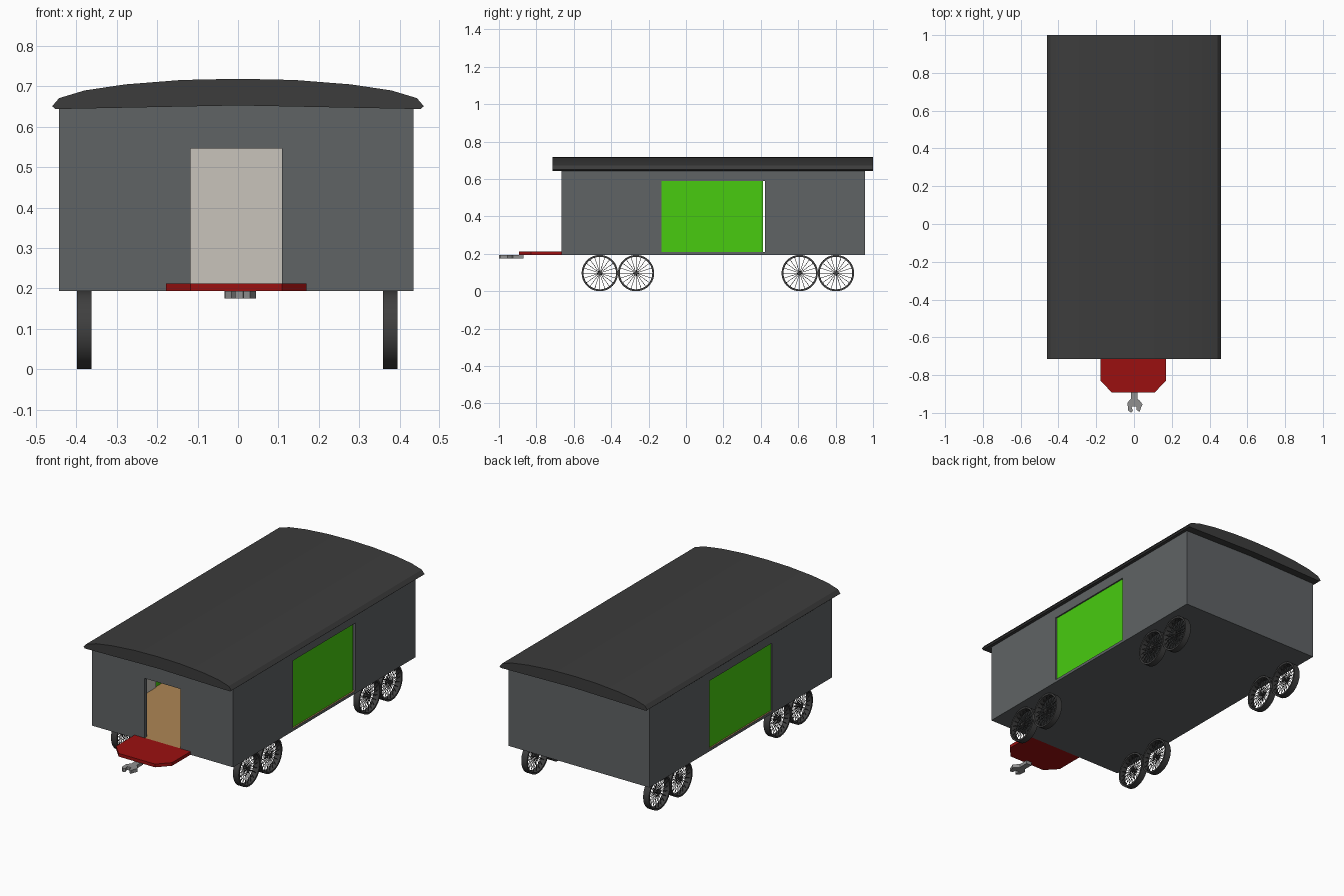
import bpy, bmesh, math
from mathutils import Vector, Matrix

if "Cube" in bpy.data.objects:
    bpy.data.objects.remove(bpy.data.objects["Cube"])

CX = -0.004  # centre line of body


def mat(name, r, g, b):
    m = bpy.data.materials.new(name)
    m.diffuse_color = (r, g, b, 1)
    m.use_nodes = True
    m.node_tree.nodes["Principled BSDF"].inputs["Base Color"].default_value = m.diffuse_color
    return m


GREY = mat("wall_grey", 0.115, 0.125, 0.13)
LINING = mat("lining_cream", 0.58, 0.55, 0.50)
WOOD = mat("floor_wood", 0.42, 0.24, 0.09)
ROOF = mat("roof_dark", 0.045, 0.045, 0.045)
GREEN = mat("door_green", 0.065, 0.6, 0.005)
RED = mat("platform_red", 0.33, 0.005, 0.005)
IRON = mat("wheel_dark", 0.05, 0.05, 0.05)
STEEL = mat("coupler_steel", 0.28, 0.28, 0.28)


def add(name, bm, *mats):
    bmesh.ops.recalc_face_normals(bm, faces=bm.faces)
    me = bpy.data.meshes.new(name)
    bm.to_mesh(me)
    bm.free()
    for m in mats:
        me.materials.append(m)
    ob = bpy.data.objects.new(name, me)
    bpy.context.collection.objects.link(ob)
    return ob


def box(name, lo, hi, *mats):
    lo, hi = Vector(lo), Vector(hi)
    bm = bmesh.new()
    bmesh.ops.create_cube(bm, size=1, matrix=Matrix.Translation((lo + hi) / 2)
                          @ Matrix.Diagonal((*(hi - lo), 1)))
    return add(name, bm, *mats)


def prism(name, pts, step, m):
    """Extrude a closed outline of 3D points along step."""
    bm = bmesh.new()
    f = bm.faces.new([bm.verts.new(p) for p in pts])
    r = bmesh.ops.extrude_face_region(bm, geom=[f], use_keep_orig=True)
    vs = [v for v in r["geom"] if isinstance(v, bmesh.types.BMVert)]
    bmesh.ops.translate(bm, vec=step, verts=vs)
    return add(name, bm, m)


def smooth(ob, deg=35):
    bpy.ops.object.select_all(action='DESELECT')
    ob.select_set(True)
    bpy.context.view_layer.objects.active = ob
    bpy.ops.object.shade_smooth_by_angle(angle=math.radians(deg))


# Hollow body with front doorway and side door openings
body = box("body", (CX - 0.439, -0.665, 0.194), (CX + 0.439, 0.957, 0.656), GREY, LINING, WOOD)
cutters = [
    box("room_cutter", (CX - 0.415, -0.64, 0.21), (CX + 0.415, 0.933, 0.8)),
    box("front_door_cutter", (CX - 0.113, -0.8, 0.21), (CX + 0.113, -0.6, 0.547)),
    box("side_door_cutter", (-0.6, -0.132, 0.21), (0.6, 0.422, 0.59)),
]
bpy.context.view_layer.objects.active = body
for c in cutters:
    mod = body.modifiers.new("cut", 'BOOLEAN')
    mod.operation, mod.solver, mod.object = 'DIFFERENCE', 'EXACT', c
    bpy.ops.object.modifier_apply(modifier=mod.name)
for c in cutters:
    bpy.data.objects.remove(c)
for p in body.data.polygons:
    c = p.center
    p.material_index = 0
    if p.normal.z > 0.9 and c.z < 0.22:
        p.material_index = 2
    elif ((abs(abs(c.x - CX) - 0.415) < 0.001 and abs(p.normal.x) > 0.9)
          or (min(abs(c.y + 0.64), abs(c.y - 0.933)) < 0.001 and abs(p.normal.y) > 0.9)):
        p.material_index = 1

# Sliding doors, one in each side wall
for side, s in (("left", -1), ("right", 1)):
    a, b = sorted((CX + s * 0.42, CX + s * 0.431))
    box(side + "_sliding_door", (a, -0.132, 0.21), (b, 0.413, 0.59), GREEN)

# Curved roof
half = [(0.46, 0.651), (0.443, 0.671), (0.38, 0.690), (0.28, 0.705), (0.14, 0.716)]
top = half + [(0, 0.719)] + [(-x, z) for x, z in reversed(half)]
under = [(-0.452, 0.644), (0, 0.653), (0.452, 0.644)]
roof = prism("roof", [(x, -0.715, z) for x, z in top + under], (0, 1.715, 0), ROOF)
smooth(roof, 20)

# Front platform with cut corners
plat = [(0.174, -0.664), (0.174, -0.828), (0.113, -0.893)]
plat += [(-x, y) for x, y in reversed(plat)]
prism("front_platform", [(CX + x, y, 0.194) for x, y in plat], (0, 0, 0.018), RED)

# Coupler hook
hook = [(-0.016, -0.87), (-0.016, -0.925), (-0.034, -0.945), (-0.032, -0.985), (-0.016, -1.0),
        (-0.006, -0.99), (-0.014, -0.966), (0.012, -0.966), (0.014, -0.985), (0.03, -0.995),
        (0.036, -0.975), (0.045, -0.955), (0.03, -0.935), (0.018, -0.925), (0.018, -0.87)]
prism("coupler", [(x, y, 0.175) for x, y in hook], (0, 0, 0.019), STEEL)

# Spoked wheel: rim, hub and two layers of spokes
R, W = 0.097, 0.018
bm = bmesh.new()
prof = [(-W, R - 0.01), (-W, R), (W, R), (W, R - 0.01)]
loop = [bm.verts.new((x, 0, r)) for x, r in prof]
edges = [bm.edges.new((loop[i], loop[(i + 1) % 4])) for i in range(4)]
bmesh.ops.spin(bm, geom=edges, cent=(0, 0, 0), axis=(1, 0, 0), angle=2 * math.pi,
               steps=40, use_merge=True)
bmesh.ops.remove_doubles(bm, verts=bm.verts, dist=1e-5)


def rod(p, q, r, n):
    p, q = Vector(p), Vector(q)
    d = q - p
    bmesh.ops.create_cone(bm, cap_ends=True, segments=n, radius1=r, radius2=r, depth=d.length,
                          matrix=Matrix.Translation((p + q) / 2)
                          @ d.to_track_quat('Z', 'Y').to_matrix().to_4x4())


rod((-W, 0, 0), (W, 0, 0), 0.009, 12)
for i in range(20):
    t = 2 * math.pi * i / 20
    y, z = math.cos(t), math.sin(t)
    for x in (-0.013, 0.013):
        rod((x, 0.006 * y, 0.006 * z), (x * 0.5, (R - 0.008) * y, (R - 0.008) * z), 0.0014, 5)
wheel = add("wheel_1", bm, IRON)
smooth(wheel, 35)
spots = [(x, y) for x in (-0.381, 0.377) for y in (-0.461, -0.267, 0.608, 0.802)]
for i, (x, y) in enumerate(spots):
    w = wheel
    if i:
        w = wheel.copy()
        w.name = f"wheel_{i + 1}"
        bpy.context.collection.objects.link(w)
    w.location = (x, y, R)
